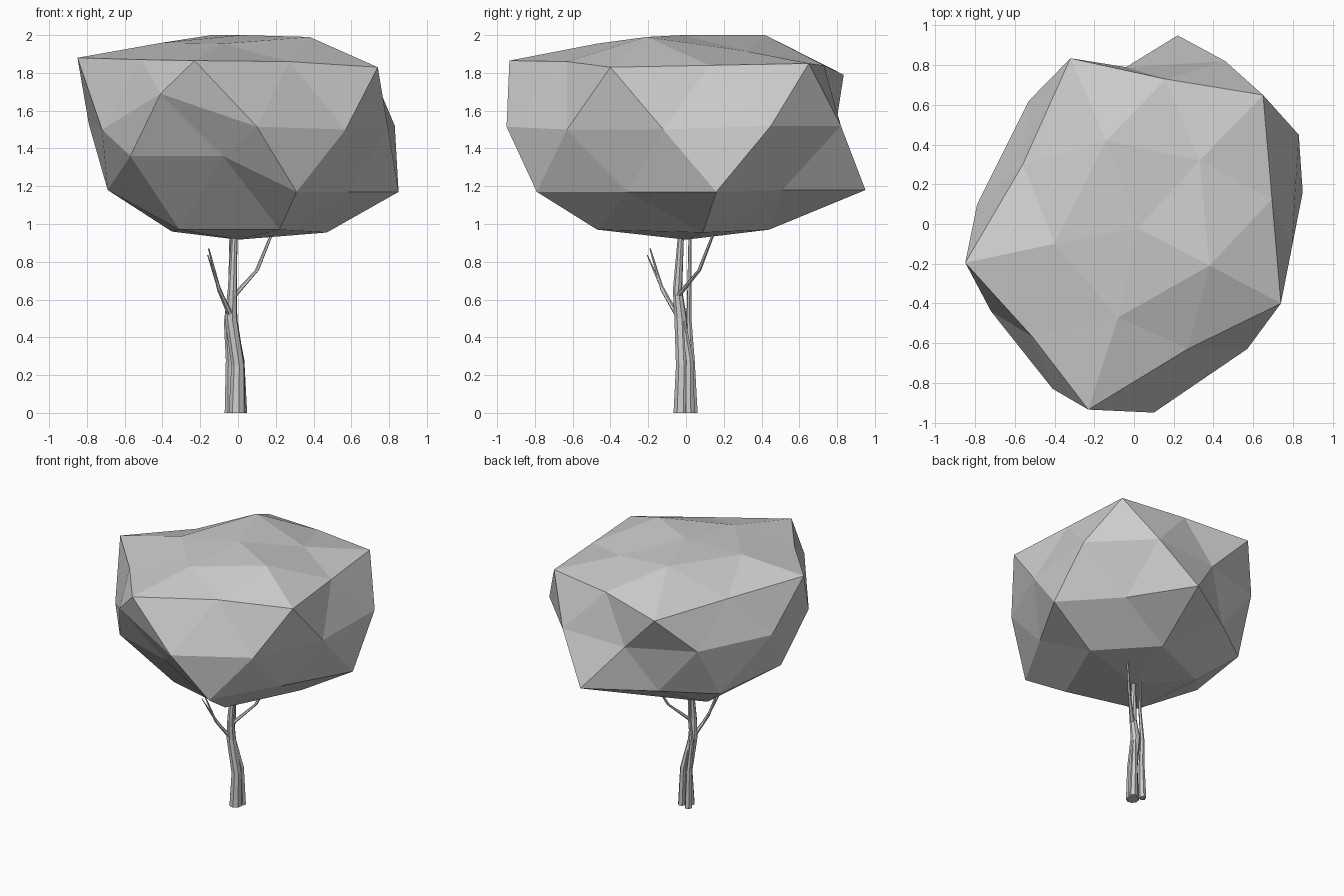
import bpy, bmesh, math
from mathutils import Vector


def finish(bm, name):
    bmesh.ops.recalc_face_normals(bm, faces=bm.faces)
    mesh = bpy.data.meshes.new(name)
    bm.to_mesh(mesh)
    bm.free()
    obj = bpy.data.objects.new(name, mesh)
    bpy.context.collection.objects.link(obj)
    return obj


def limb(name, path, sides=6):
    """Tapered low-poly tube through (x, y, z, radius) points."""
    bm = bmesh.new()
    rings = []
    for x, y, z, r in path:
        rings.append([bm.verts.new((x + r * math.cos(2 * math.pi * k / sides + 0.2),
                                    y + r * math.sin(2 * math.pi * k / sides + 0.2), z))
                      for k in range(sides)])
    for a, b in zip(rings, rings[1:]):
        for k in range(sides):
            n = (k + 1) % sides
            bm.faces.new((a[k], a[n], b[n], b[k]))
    bm.faces.new(rings[0][::-1])
    bm.faces.new(rings[-1])
    return finish(bm, name)


# Crown: uneven icosahedron, split once, then knocked out of shape
bm = bmesh.new()
top = bm.verts.new((0.02, -0.02, 2.0))
bottom = bm.verts.new((0, 0, 0.917))
upper = [bm.verts.new(p) for p in ((-0.85, -0.195, 1.88), (-0.23, -0.935, 1.865),
                                   (0.74, -0.40, 1.83), (0.65, 0.65, 1.85),
                                   (-0.32, 0.835, 1.79))]
lower = [bm.verts.new(p) for p in ((-0.57, -0.60, 1.36), (0.31, -0.79, 1.17),
                                   (0.85, 0.16, 1.17), (0.22, 0.95, 1.18),
                                   (-0.58, 0.42, 1.15))]
for i in range(5):
    j = (i + 1) % 5
    bm.faces.new((top, upper[i], upper[j]))
    bm.faces.new((upper[i], lower[i], upper[j]))
    bm.faces.new((lower[i], lower[j], upper[j]))
    bm.faces.new((bottom, lower[j], lower[i]))
bmesh.ops.subdivide_edges(bm, edges=bm.edges[:], cuts=1, use_grid_fill=True)
dents = [
    # crown top
    (-0.40, -0.10, 1.96), (-0.08, -0.47, 1.955), (0.38, -0.21, 1.99),
    (0.33, 0.32, 1.915), (-0.14, 0.42, 2.0),
    # upper rim
    (-0.51, -0.57, 1.87), (0.27, -0.63, 1.86), (0.16, 0.73, 1.84), (-0.56, 0.30, 1.82),
    # waist
    (-0.72, -0.44, 1.50), (-0.41, -0.83, 1.69), (0.10, -0.95, 1.515), (0.57, -0.63, 1.50),
    (0.83, 0.45, 1.52), (0.46, 0.82, 1.52), (-0.04, 0.79, 1.50), (-0.53, 0.62, 1.53),
    (-0.79, 0.10, 1.53),
    # underside
    (-0.08, -0.76, 1.36), (0.50, 0.51, 1.18), (-0.235, 0.66, 1.17), (-0.69, -0.15, 1.18),
    (-0.31, -0.33, 0.97), (0.22, -0.47, 0.97), (0.47, 0.09, 0.955),
    (0.11, 0.44, 0.97), (-0.35, 0.24, 0.96)]
start = [(v, v.co.copy()) for v in bm.verts]
for d in map(Vector, dents):
    min(start, key=lambda s: (s[1] - d).length)[0].co = d
finish(bm, "crown")

# Trunk, its root bulge and the slim second stem beside it
limb("trunk", [(-0.005, -0.022, 0, 0.045), (0, -0.018, 0.25, 0.036), (-0.037, -0.028, 0.5, 0.034),
               (-0.03, -0.045, 0.65, 0.025), (-0.015, -0.02, 1.05, 0.013)], 8)
limb("root_bulge", [(0.022, 0.02, 0, 0.027), (0.012, 0.018, 0.28, 0.022),
                    (-0.03, -0.025, 0.55, 0.012)])
limb("second_stem", [(-0.045, 0.037, 0, 0.026), (-0.045, 0.027, 0.28, 0.02),
                     (-0.06, 0.016, 0.48, 0.015), (-0.04, 0.018, 0.68, 0.011),
                     (-0.037, 0.022, 1.05, 0.007)])

# Branches
limb("right_branch", [(-0.03, -0.05, 0.61, 0.018), (0.10, 0.07, 0.755, 0.011),
                      (0.20, 0.165, 1.0, 0.007)])
limb("left_branch", [(-0.04, -0.045, 0.52, 0.018), (-0.10, -0.125, 0.65, 0.011),
                     (-0.155, -0.19, 0.87, 0.004)])
limb("left_twig", [(-0.06, -0.07, 0.56, 0.012), (-0.115, -0.145, 0.70, 0.008),
                   (-0.16, -0.205, 0.835, 0.003)])
